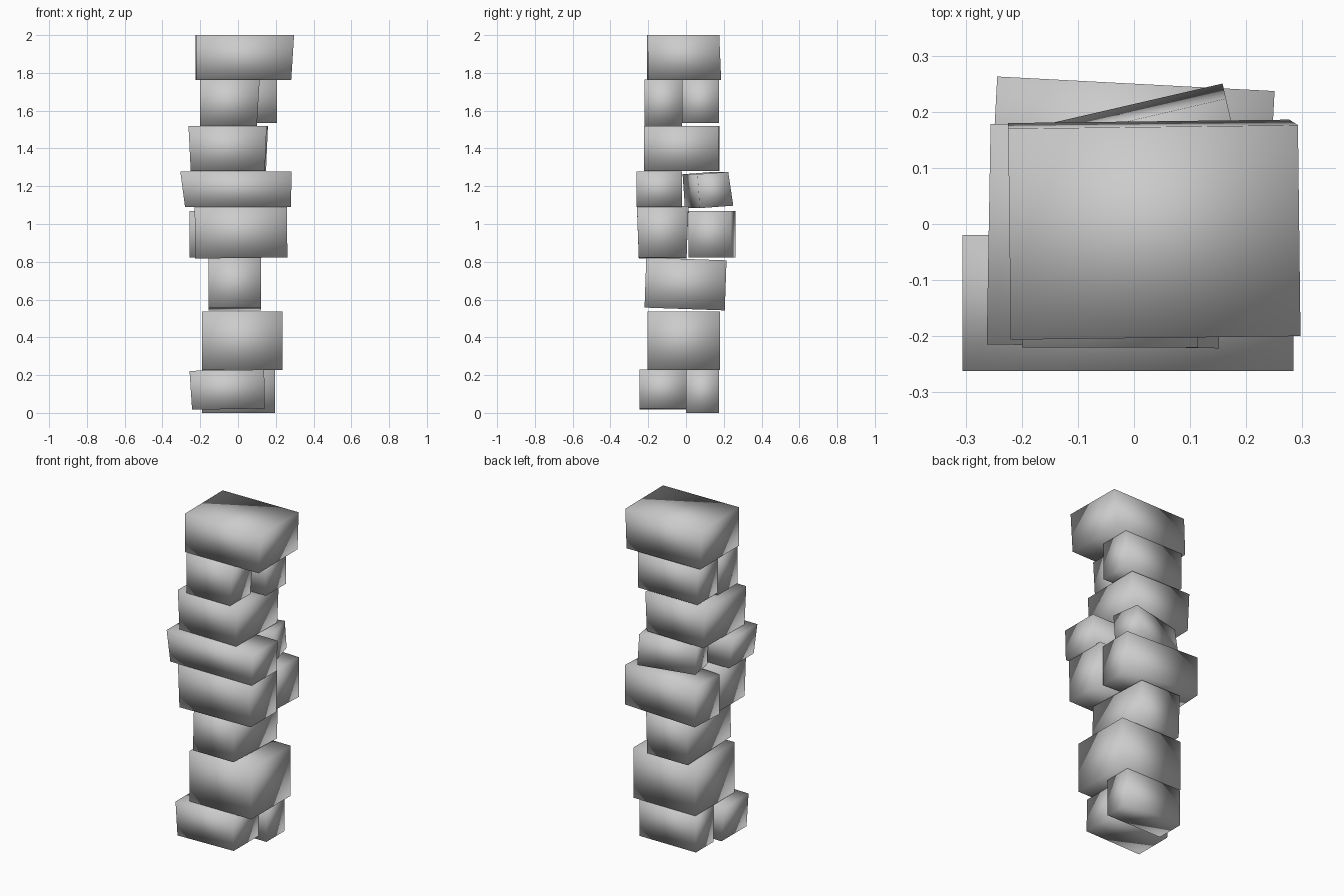
import bpy
import bmesh
from math import radians
from mathutils import Matrix, Vector

default_cube = bpy.data.objects.get("Cube")
if default_cube:
    bpy.data.objects.remove(default_cube, do_unlink=True)

# One plain stone material
stone = bpy.data.materials.new("grey_stone")
stone.use_nodes = True
GREY = (0.6, 0.6, 0.6, 1)
stone.diffuse_color = GREY
shader = next(n for n in stone.node_tree.nodes if n.type == "BSDF_PRINCIPLED")
shader.inputs["Base Color"].default_value = GREY
shader.inputs["Roughness"].default_value = 0.8


def block(name, x, y, z, yaw=0, tilt=0, roll=0, left=0, right=0, front=0, back=0):
    """Rough stone: extents at mid height, then how far each side's
    top edge shifts against its bottom edge, then turns about its centre."""
    centre = Vector((sum(x) / 2, sum(y) / 2, sum(z) / 2))
    size = Vector((x[1] - x[0], y[1] - y[0], z[1] - z[0]))
    bm = bmesh.new()
    bmesh.ops.create_cube(bm, size=1)
    for v in bm.verts:
        level = v.co.z
        shift_x = right if v.co.x > 0 else left
        shift_y = back if v.co.y > 0 else front
        v.co = v.co * size
        v.co.x += shift_x * level
        v.co.y += shift_y * level
    turn = (Matrix.Rotation(radians(yaw), 4, "Z")
            @ Matrix.Rotation(radians(tilt), 4, "X")
            @ Matrix.Rotation(radians(roll), 4, "Y"))
    bm.transform(Matrix.Translation(centre) @ turn)
    for face in bm.faces:
        face.smooth = True
    mesh = bpy.data.meshes.new(name)
    bm.to_mesh(mesh)
    bm.free()
    mesh.materials.append(stone)
    obj = bpy.data.objects.new(name, mesh)
    bpy.context.collection.objects.link(obj)
    return obj


# Base course: two stones side by side
block("base_front_stone", x=(-.25, .14), y=(-.245, 0), z=(.02, .226), roll=-1, left=-.01)
block("base_back_stone", x=(-.19, .195), y=(0, .175), z=(0, .226))

# Lower single stones
block("large_lower_stone", x=(-.19, .235), y=(-.205, .18), z=(.228, .538))
block("narrow_stone", x=(-.155, .123), y=(-.215, .21), z=(.55, .815), tilt=-2)

# Middle courses: paired stones
block("middle_front_stone", x=(-.228, .26), y=(-.255, .008), z=(.82, 1.092),
      roll=-.7, front=-.01, back=.01)
block("middle_back_stone", x=(-.25, .245), y=(.025, .25), z=(.822, 1.068), yaw=-3)
block("long_front_stone", x=(-.293, .282), y=(-.262, -.02), z=(1.09, 1.278),
      left=-.025, right=.005)
block("turned_back_stone", x=(-.165, .185), y=(.025, .2), z=(1.09, 1.27),
      yaw=13, tilt=4, back=-.015)

# Upper courses
block("upper_single_stone", x=(-.253, .15), y=(-.218, .175), z=(1.28, 1.52),
      yaw=-1, left=-.012, right=.01)
block("upper_front_stone", x=(-.2, .107), y=(-.22, -.022), z=(1.52, 1.764), right=.015)
block("upper_back_stone", x=(-.2, .206), y=(-.022, .175), z=(1.535, 1.764))

# Capstone
block("capstone", x=(-.222, .287), y=(-.203, .178), z=(1.763, 2), yaw=.7,
      right=.015, back=-.01)
